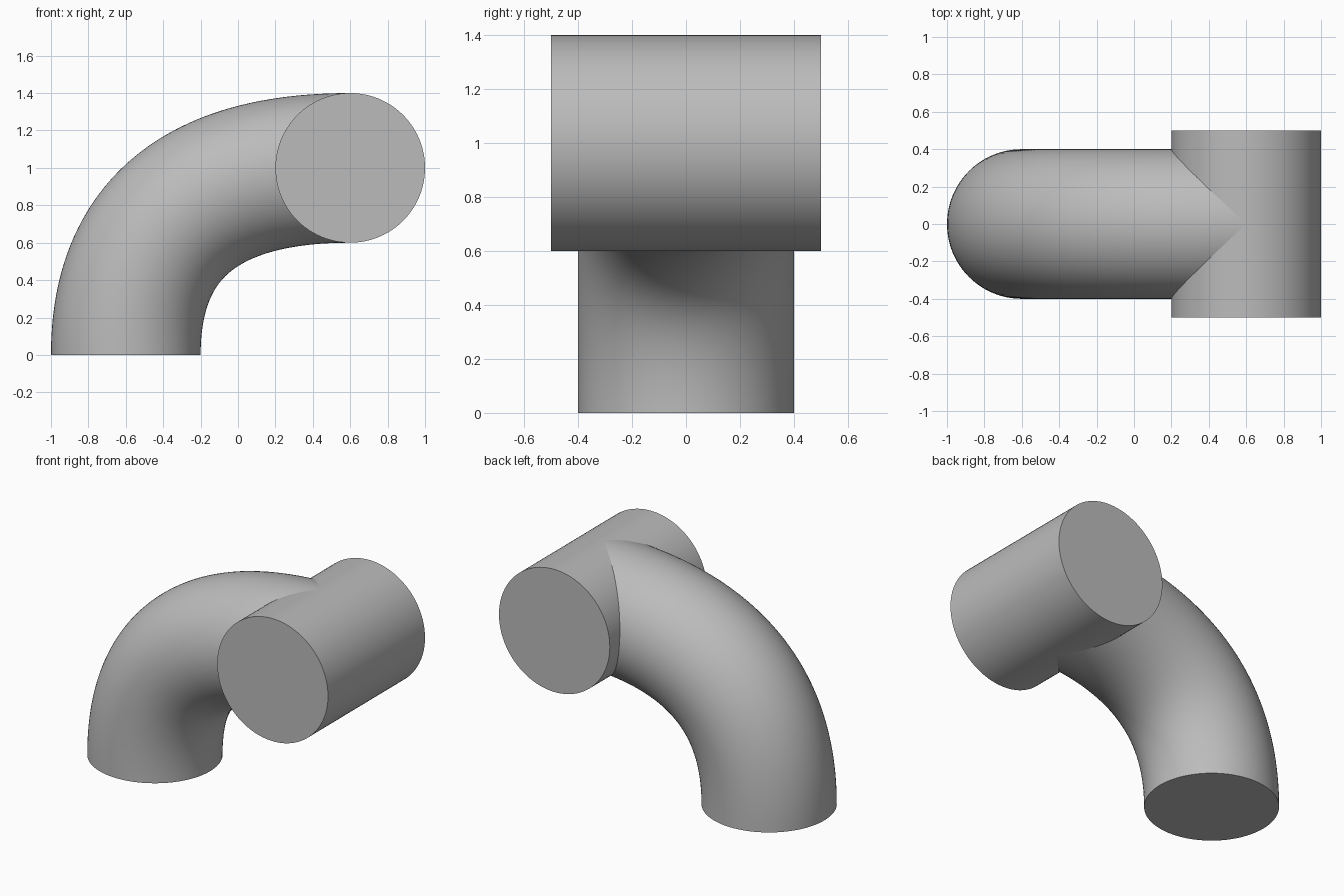
import bpy, bmesh, math
from mathutils import Vector

default = bpy.data.objects.get("Cube")
if default:
    bpy.data.objects.remove(default, do_unlink=True)

RADIUS, SIDES, STEPS = 0.4, 96, 48

grey = bpy.data.materials.new("plain grey")
grey.use_nodes = True
grey.diffuse_color = (0.5, 0.5, 0.5, 1)
grey.node_tree.nodes["Principled BSDF"].inputs["Base Color"].default_value = grey.diffuse_color


def sweep(name, path, tangents):
    """Sweep a capped circle along a path lying in an XZ or straight Y plane."""
    bm = bmesh.new()
    rings = []
    for point, tangent in zip(path, tangents):
        t = tangent.normalized()
        side = Vector((1, 0, 0)) if abs(t.y) > 0.5 else Vector((0, 1, 0))
        up = t.cross(side)
        angles = [2 * math.pi * i / SIDES for i in range(SIDES)]
        rings.append([bm.verts.new(point + RADIUS * (math.cos(a) * side + math.sin(a) * up))
                      for a in angles])
    for a, b in zip(rings, rings[1:]):
        for i in range(SIDES):
            j = (i + 1) % SIDES
            bm.faces.new((a[i], a[j], b[j], b[i]))
    bm.faces.new(rings[0])
    bm.faces.new(rings[-1])
    bmesh.ops.recalc_face_normals(bm, faces=bm.faces)
    mesh = bpy.data.meshes.new(name)
    bm.to_mesh(mesh)
    bm.free()
    mesh.materials.append(grey)
    obj = bpy.data.objects.new(name, mesh)
    bpy.context.collection.objects.link(obj)
    bpy.ops.object.select_all(action="DESELECT")
    obj.select_set(True)
    bpy.context.view_layer.objects.active = obj
    bpy.ops.object.shade_smooth_by_angle(angle=math.radians(40))
    return obj


# Bent pipe: quadratic arc from the floor to the cross pipe
start, corner, end = Vector((-0.6, 0, 0)), Vector((-0.6, 0, 1)), Vector((0.6, 0, 1))
ts = [i / STEPS for i in range(STEPS + 1)]
sweep("bent_pipe",
      [(1 - t) ** 2 * start + 2 * t * (1 - t) * corner + t * t * end for t in ts],
      [(1 - t) * (corner - start) + t * (end - corner) for t in ts])

# Cross pipe: straight cylinder from front to back
sweep("cross_pipe",
      [Vector((0.6, -0.5, 1)), Vector((0.6, 0.5, 1))],
      [Vector((0, 1, 0))] * 2)
